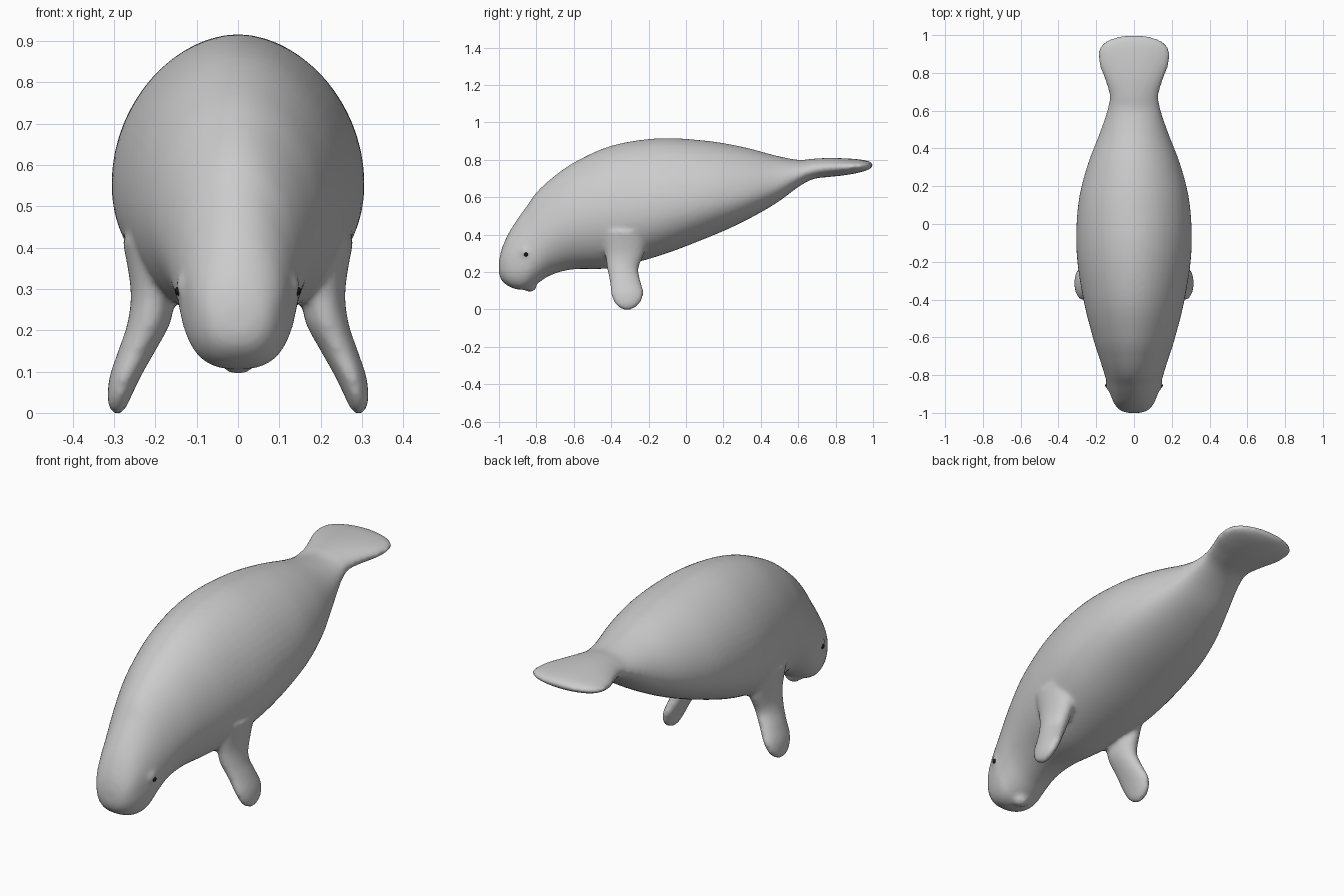
import bpy, bmesh, math
from mathutils import Vector

if "Cube" in bpy.data.objects:
    bpy.data.objects.remove(bpy.data.objects["Cube"])

SIDES = 56


def spline(rows, steps):
    """Catmull-Rom interpolation of every column of a small table."""
    out = []
    n = len(rows)
    for i in range(n - 1):
        a, b, c, d = (rows[max(i - 1, 0)], rows[i], rows[i + 1], rows[min(i + 2, n - 1)])
        for k in range(steps):
            t = k / steps
            out.append([0.5 * (2 * q + (r - p) * t + (2 * p - 5 * q + 4 * r - s) * t * t
                               + (3 * q - p - 3 * r + s) * t ** 3)
                        for p, q, r, s in zip(a, b, c, d)])
    out.append(list(rows[-1]))
    return out


def loft(bm, rings):
    """Skin a list of closed rings and cap both ends."""
    loops = [[bm.verts.new(p) for p in ring] for ring in rings]
    n = len(loops[0])
    faces = [bm.faces.new(loops[0]), bm.faces.new(loops[-1])]
    for lo, hi in zip(loops, loops[1:]):
        for j in range(n):
            k = (j + 1) % n
            faces.append(bm.faces.new((lo[j], lo[k], hi[k], hi[j])))
    bmesh.ops.recalc_face_normals(bm, faces=faces)


def power(v, e):
    return math.copysign(abs(v) ** (2 / e), v)


def body_ring(y, zb, zt, w, mid, low):
    """Egg-shaped section: widest at fraction mid, fullness of lower half = low."""
    zm = zb + (zt - zb) * mid
    pts = []
    for j in range(SIDES):
        a = 2 * math.pi * j / SIDES
        c, s = math.cos(a), math.sin(a)
        e, h = (1.9, zt - zm) if s >= 0 else (low, zm - zb)
        pts.append(Vector((w * power(c, e), y, zm + h * power(s, e))))
    return pts


def flipper_ring(side, x, y, z, rx, ry):
    return [Vector((side * (x + rx * math.cos(a)), y + ry * math.sin(a), z))
            for a in (2 * math.pi * j / 32 for j in range(32))]


# y, bottom, top, half width, widest fraction, lower fullness
BODY = [
    (-1.0, .19, .26, .035, .5, 2.2),
    (-.985, .155, .325, .075, .5, 2.4),
    (-.95, .125, .405, .105, .5, 2.7),
    (-.9, .107, .485, .126, .48, 2.8),
    (-.85, .110, .555, .142, .45, 2.6),
    (-.8, .135, .625, .155, .45, 2.2),
    (-.72, .185, .70, .18, .45, 2.0),
    (-.6, .215, .785, .218, .45, 2.0),
    (-.4, .222, .875, .268, .44, 2.1),
    (-.15, .285, .915, .304, .41, 2.2),
    (.1, .378, .903, .296, .39, 2.2),
    (.3, .466, .870, .25, .37, 2.2),
    (.48, .567, .823, .182, .38, 2.2),
    (.6, .655, .80, .142, .42, 2.1),
    (.68, .697, .806, .13, .46, 2.0),
    (.76, .708, .810, .152, .5, 2.0),
    (.85, .718, .808, .185, .5, 2.0),
    (.93, .733, .802, .184, .5, 2.0),
    (.975, .748, .793, .135, .5, 2.0),
    (1.0, .765, .78, .05, .5, 2.0),
]

# x, y, z, half thickness, half chord
FLIPPER = [
    (.205, -.325, .42, .075, .13),
    (.205, -.328, .30, .055, .105),
    (.215, -.338, .22, .052, .084),
    (.245, -.325, .15, .045, .083),
    (.272, -.315, .09, .038, .088),
    (.287, -.313, .04, .029, .072),
    (.291, -.315, .012, .02, .045),
    (.292, -.316, -.002, .008, .018),
]

bm = bmesh.new()
# Body, head and tail paddle
loft(bm, [body_ring(*r) for r in spline(BODY, 5)])
# Flippers
for side in (-1, 1):
    loft(bm, [flipper_ring(side, *r) for r in spline(FLIPPER, 5)])


def lump(centre, size):
    """Small rounded bump that melts into the skin."""
    made = bmesh.ops.create_uvsphere(bm, u_segments=20, v_segments=12, radius=1)["verts"]
    for v in made:
        v.co = Vector([c + s * p for c, s, p in zip(centre, size, v.co)])


# Lower lip and brows
lump((0, -.835, .12), (.04, .035, .026))
for side in (-1, 1):
    lump((side * .128, -.85, .305), (.022, .035, .035))

mesh = bpy.data.meshes.new("body")
bm.to_mesh(mesh)
bm.free()
body = bpy.data.objects.new("body", mesh)
bpy.context.collection.objects.link(body)

# Fuse the parts and soften the joins
fuse = body.modifiers.new("fuse", "REMESH")
fuse.mode = "VOXEL"
fuse.voxel_size = 0.011
fuse.use_smooth_shade = True
soft = body.modifiers.new("soften", "SMOOTH")
soft.factor = 0.5
soft.iterations = 6

# Eyes, seated on the finished skin
black = bpy.data.materials.new("eye_black")
black.diffuse_color = (0.01, 0.01, 0.01, 1)
black.use_nodes = True
black.node_tree.nodes["Principled BSDF"].inputs["Base Color"].default_value = black.diffuse_color
bpy.context.view_layer.update()
skin = body.evaluated_get(bpy.context.evaluated_depsgraph_get())
for side, name in ((-1, "right_eye"), (1, "left_eye")):
    hit, spot, normal, _ = skin.ray_cast(Vector((side, -.855, .295)), Vector((-side, 0, 0)))
    if not hit:
        spot = Vector((side * .14, -.855, .295))
    bpy.ops.mesh.primitive_uv_sphere_add(segments=16, ring_count=10, radius=.012,
                                         location=spot - Vector((side * .005, 0, 0)))
    eye = bpy.context.object
    eye.name = name
    eye.data.materials.append(black)
    bpy.ops.object.shade_smooth()
